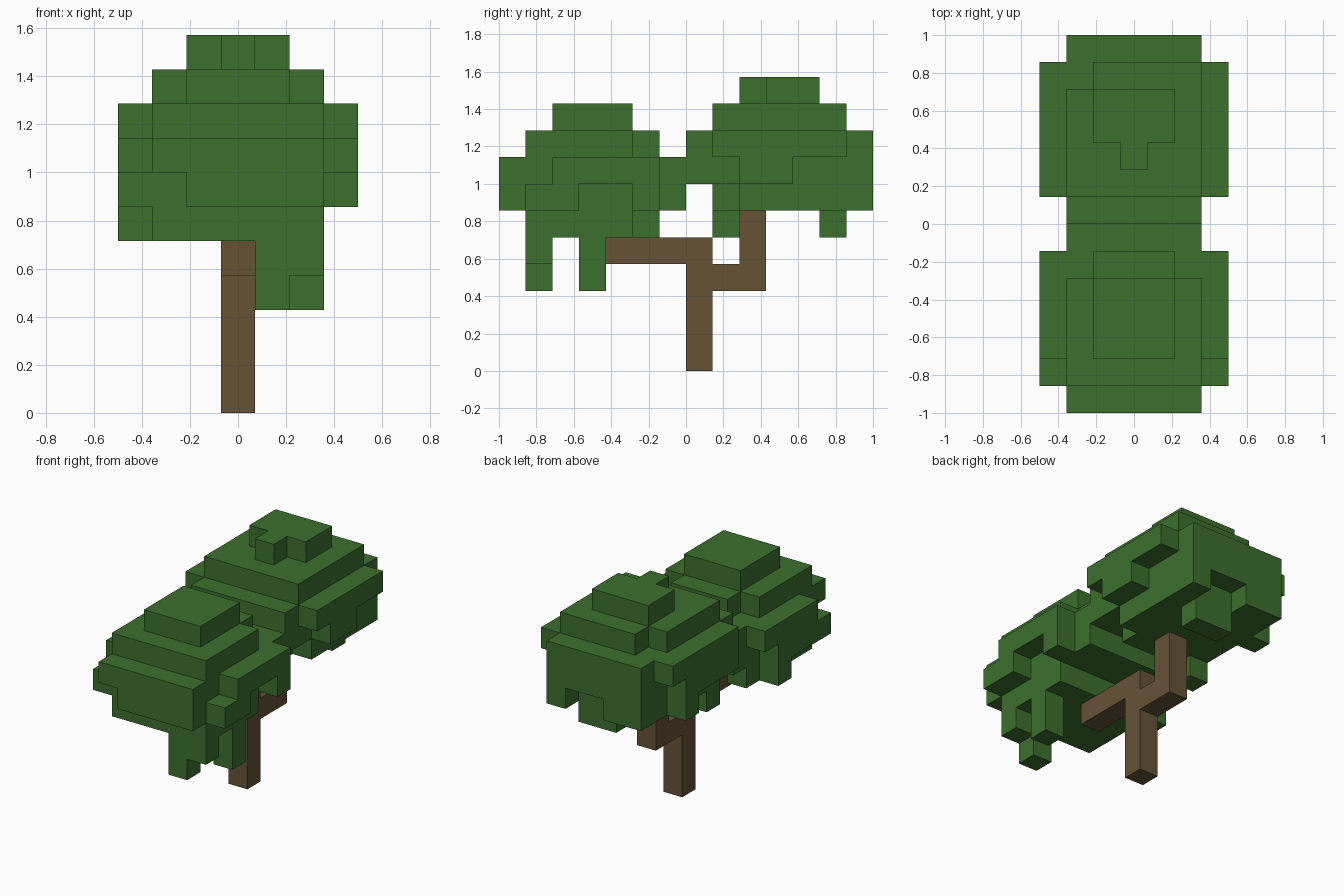
import bpy
import bmesh
from mathutils import Vector

cube = bpy.data.objects.get("Cube")
if cube:
    bpy.data.objects.remove(cube, do_unlink=True)

UNIT = 1 / 7                        # edge of one block
ORIGIN = Vector((-0.5, -1.0, 0.0))  # corner of the block grid


def make_material(name, color):
    mat = bpy.data.materials.new(name)
    mat.use_nodes = True
    mat.diffuse_color = color
    bsdf = mat.node_tree.nodes["Principled BSDF"]
    bsdf.inputs["Base Color"].default_value = color
    bsdf.inputs["Roughness"].default_value = 0.9
    return mat


def fill(boxes):
    """Grid cells covered by boxes given as first and last x, y and z cell."""
    cells = set()
    for x0, x1, y0, y1, z0, z1 in boxes:
        for x in range(x0, x1 + 1):
            for y in range(y0, y1 + 1):
                for z in range(z0, z1 + 1):
                    cells.add((x, y, z))
    return cells


def build_blocks(name, cells, mat):
    """Mesh the outer skin of a set of cells, merging flat areas."""
    bm = bmesh.new()
    for cell in cells:
        for axis in range(3):
            for side in (0, 1):
                near = list(cell)
                near[axis] += 2 * side - 1
                if tuple(near) in cells:
                    continue
                u, v = (axis + 1) % 3, (axis + 2) % 3
                corners = []
                for du, dv in ((0, 0), (1, 0), (1, 1), (0, 1)):
                    p = Vector(cell)
                    p[axis] += side
                    p[u] += du
                    p[v] += dv
                    corners.append(bm.verts.new(ORIGIN + p * UNIT))
                bm.faces.new(corners if side else corners[::-1])
    bmesh.ops.remove_doubles(bm, verts=bm.verts, dist=UNIT / 100)
    bmesh.ops.dissolve_limit(bm, angle_limit=0.01, verts=bm.verts, edges=bm.edges)
    mesh = bpy.data.meshes.new(name)
    bm.to_mesh(mesh)
    bm.free()
    mesh.materials.append(mat)
    obj = bpy.data.objects.new(name, mesh)
    bpy.context.collection.objects.link(obj)
    return obj


leaf = make_material("leaf green", (0.044, 0.162, 0.026, 1))
bark = make_material("bark brown", (0.133, 0.084, 0.036, 1))

# Trunk with a forward branch and a stepped rear branch
wood = fill([
    (3, 3, 7, 7, 0, 4),
    (3, 3, 4, 6, 4, 4),
    (3, 3, 8, 9, 3, 3),
    (3, 3, 9, 9, 4, 5),
])
build_blocks("trunk_and_branches", wood, bark)

# Front canopy: stepped crown, side bulges, then hanging leaves
front = fill([
    (2, 4, 2, 4, 9, 9),
    (1, 5, 1, 4, 8, 8),
    (2, 4, 5, 5, 8, 8),
    (1, 5, 0, 6, 7, 7),
    (0, 6, 2, 5, 7, 7),
    (2, 5, 0, 0, 6, 6),
    (1, 5, 1, 6, 6, 6),
    (0, 0, 1, 4, 6, 6),
    (6, 6, 1, 2, 6, 6),
    (6, 6, 5, 5, 6, 6),
    (1, 5, 1, 4, 5, 5),
    (0, 0, 4, 4, 5, 5),
    (1, 1, 5, 5, 5, 5),
    (4, 4, 1, 1, 3, 4),
    (5, 5, 1, 1, 4, 4),
    (5, 5, 3, 3, 3, 4),
])
build_blocks("front_canopy", front, leaf)

# Rear canopy: stepped crown, side bulges, then hanging leaves
rear = fill([
    (2, 4, 10, 11, 10, 10),
    (3, 3, 9, 9, 10, 10),
    (1, 5, 8, 11, 9, 9),
    (2, 5, 12, 12, 9, 9),
    (1, 5, 7, 13, 7, 8),
    (0, 6, 8, 12, 8, 8),
    (0, 0, 8, 11, 7, 7),
    (6, 6, 9, 10, 7, 7),
    (0, 0, 11, 11, 6, 6),
    (1, 4, 8, 8, 6, 6),
    (1, 5, 9, 12, 6, 6),
    (1, 2, 13, 13, 6, 6),
    (5, 5, 13, 13, 6, 6),
    (1, 1, 8, 8, 5, 5),
    (3, 4, 12, 12, 5, 5),
])
build_blocks("rear_canopy", rear, leaf)
